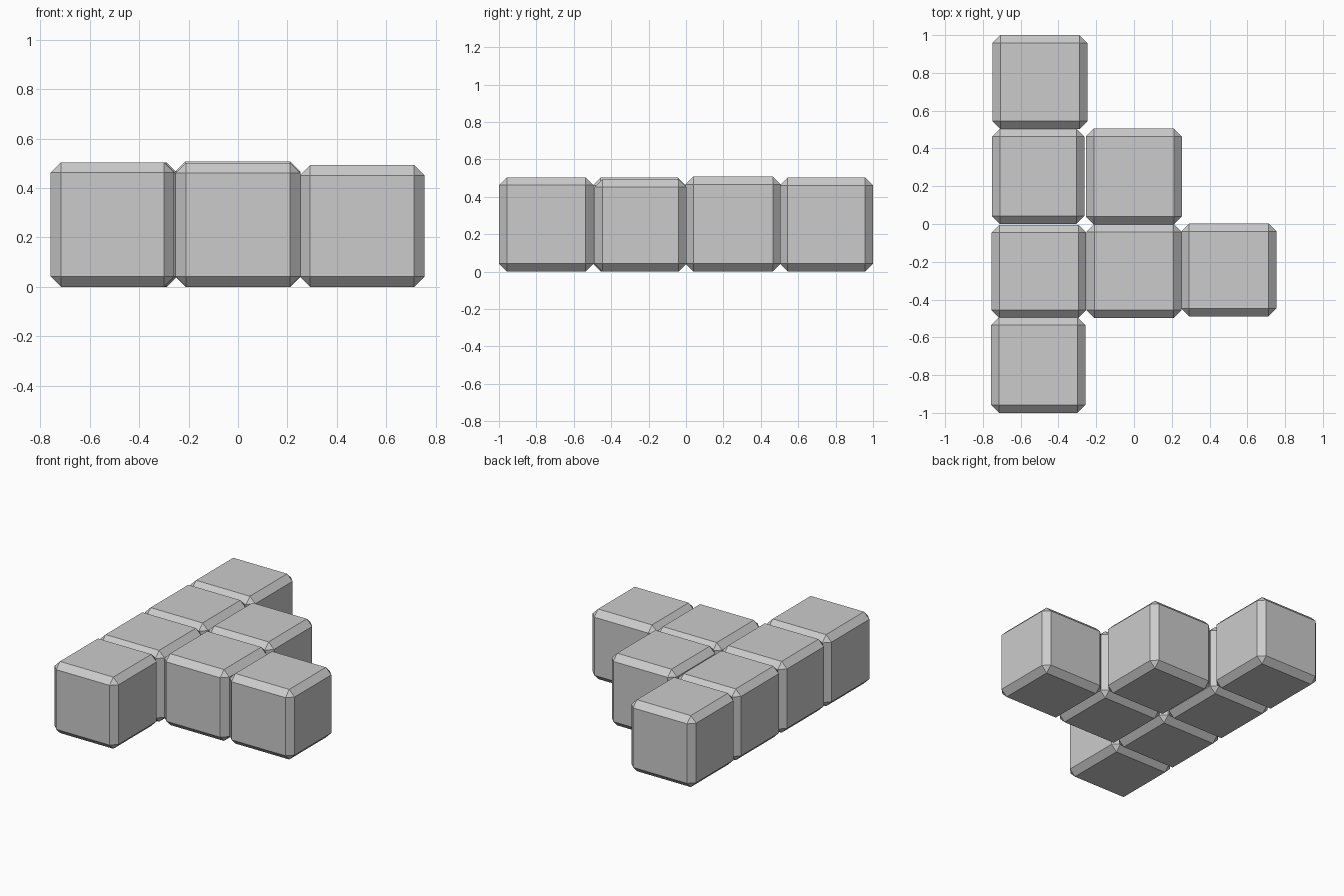
import bpy
import bmesh

if "Cube" in bpy.data.objects:
    bpy.data.objects.remove(bpy.data.objects["Cube"])

CHAMFER = 0.042


def block(name, x0, x1, y0, y1, height):
    """Cube with flat chamfered edges, standing on z = 0."""
    bm = bmesh.new()
    bmesh.ops.create_cube(bm, size=1)
    for v in bm.verts:
        v.co.x = x1 if v.co.x > 0 else x0
        v.co.y = y1 if v.co.y > 0 else y0
        v.co.z = height if v.co.z > 0 else 0
    bmesh.ops.bevel(bm, geom=bm.edges[:], offset=CHAMFER, offset_type='OFFSET',
                    segments=1, affect='EDGES')
    mesh = bpy.data.meshes.new(name)
    bm.to_mesh(mesh)
    bm.free()
    bpy.context.collection.objects.link(bpy.data.objects.new(name, mesh))


# Slightly uneven blocks: left column of four, middle pair, single right block
blocks = [
    ("left_block_back", -0.75, -0.246, 0.502, 1.0, 0.503),
    ("left_block_mid_back", -0.752, -0.263, 0.0, 0.504, 0.502),
    ("left_block_mid_front", -0.754, -0.253, -0.498, -0.004, 0.502),
    ("left_block_front", -0.757, -0.258, -1.0, -0.494, 0.504),
    ("middle_block_back", -0.254, 0.253, -0.003, 0.506, 0.508),
    ("middle_block_front", -0.252, 0.252, -0.498, 0.0, 0.502),
    ("right_block", 0.25, 0.754, -0.489, 0.003, 0.493),
]
for b in blocks:
    block(*b)
